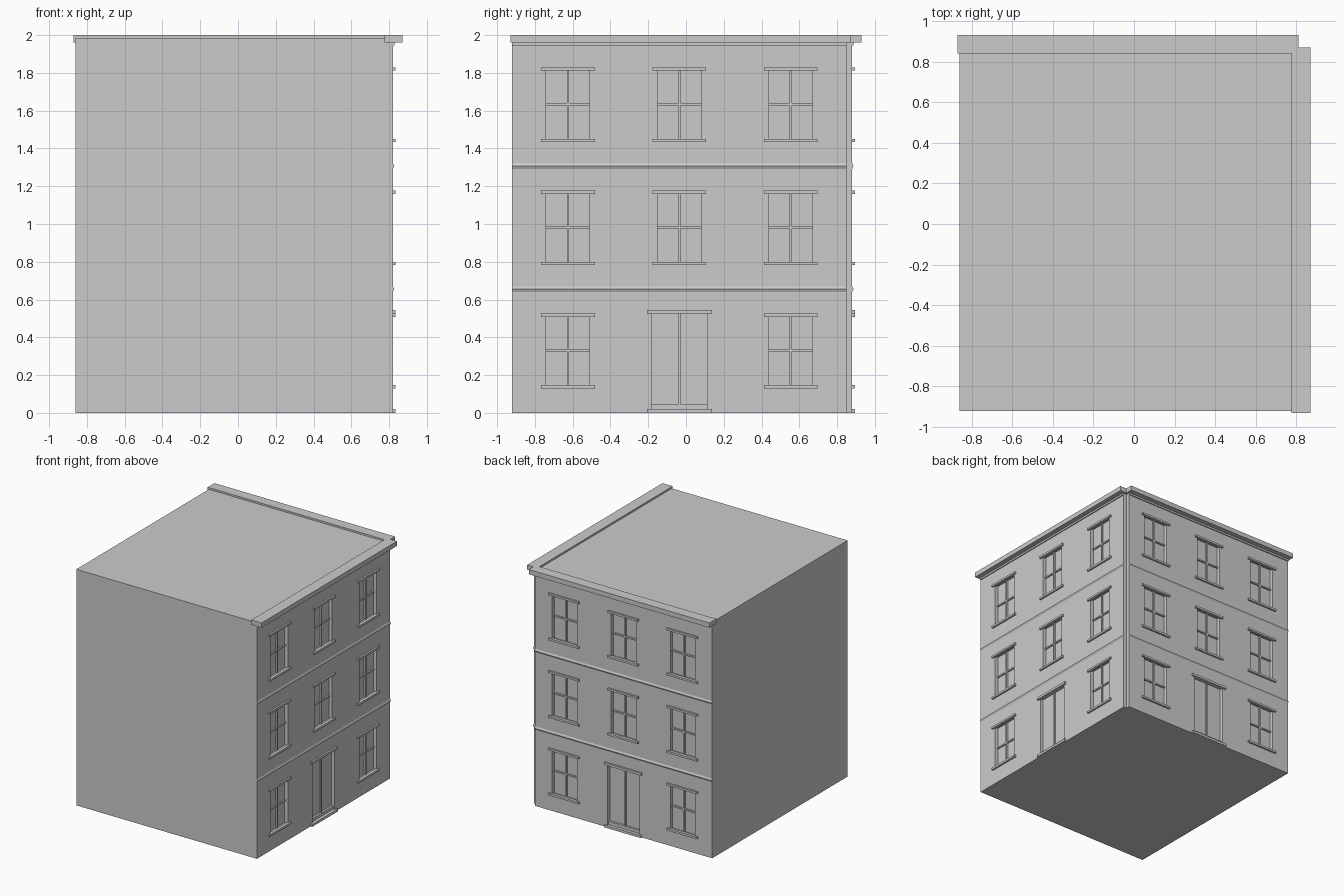
import bpy, bmesh

if "Cube" in bpy.data.objects:
    bpy.data.objects.remove(bpy.data.objects["Cube"])

stone = bpy.data.materials.new("light grey stone")
stone.diffuse_color = (0.6, 0.6, 0.6, 1)
stone.use_nodes = True
stone.node_tree.nodes["Principled BSDF"].inputs["Base Color"].default_value = stone.diffuse_color

# facade frames: u runs along the wall, d is distance out from it
WALLS = {"right": (0.82, -0.92, 0.85), "back": (0.88, -0.86, 0.79)}
GLASS = -0.03


def point(wall, u, d, z):
    p = WALLS[wall][0] + d
    return (p, u, z) if wall == "right" else (u, p, z)


def finish(name, bm):
    bmesh.ops.recalc_face_normals(bm, faces=bm.faces)
    mesh = bpy.data.meshes.new(name)
    bm.to_mesh(mesh)
    bm.free()
    mesh.materials.append(stone)
    ob = bpy.data.objects.new(name, mesh)
    bpy.context.collection.objects.link(ob)
    return ob


def prism(bm, lower, upper):
    a = [bm.verts.new(p) for p in lower]
    b = [bm.verts.new(p) for p in upper]
    bm.faces.new(a)
    bm.faces.new(b)
    for i in range(len(a)):
        j = (i + 1) % len(a)
        bm.faces.new((a[i], a[j], b[j], b[i]))


def plan(bm, outline, z0, z1):
    prism(bm, [(x, y, z0) for x, y in outline], [(x, y, z1) for x, y in outline])


def moulding(bm, wall, profile, u0, u1):
    prism(bm, [point(wall, u0, d, z) for d, z in profile],
          [point(wall, u1, d, z) for d, z in profile])


def box(bm, wall, u0, u1, d0, d1, z0, z1):
    moulding(bm, wall, [(d0, z0), (d1, z0), (d1, z1), (d0, z1)], u0, u1)


# body with a notched outer corner
body = bmesh.new()
plan(body, [(-0.86, -0.92), (0.82, -0.92), (0.82, 0.85), (0.79, 0.85),
            (0.79, 0.88), (-0.86, 0.88)], 0, 1.985)
body = finish("building_body", body)

names = ("openings", "window_bars", "sills_and_lintels", "door_parts", "string_courses", "bed_mouldings")
part = {n: bmesh.new() for n in names}

for wall, (plane, start, end) in WALLS.items():
    bay = (end - start) / 3
    for column in range(3):
        c = start + bay * (column + 0.5)
        for floor in range(3):
            z = 0.652 * floor
            if floor == 0 and column == 1:
                # central double door with step, threshold and lintel
                box(part["openings"], wall, c - 0.147, c + 0.147, GLASS, 0.1, 0.015, 0.53)
                door = part["door_parts"]
                box(door, wall, c - 0.172, c + 0.172, -0.035, 0.015, 0, 0.02)
                box(door, wall, c - 0.147, c + 0.147, -0.035, -0.012, 0.02, 0.046)
                box(door, wall, c - 0.172, c + 0.172, -0.01, 0.015, 0.525, 0.545)
                box(door, wall, c - 0.005, c + 0.005, -0.035, -0.018, 0.046, 0.53)
                continue
            # recessed window with glazing bars, sill and lintel
            box(part["openings"], wall, c - 0.115, c + 0.115, GLASS, 0.1, z + 0.14, z + 0.515)
            bars = part["window_bars"]
            box(bars, wall, c - 0.006, c + 0.006, -0.035, -0.016, z + 0.14, z + 0.515)
            box(bars, wall, c - 0.115, c + 0.115, -0.035, -0.018, z + 0.324, z + 0.336)
            for low in (0.13, 0.508):
                box(part["sills_and_lintels"], wall, c - 0.142, c + 0.142,
                    -0.01, 0.015, z + low, z + low + 0.017)
    # shallow bands between floors and a small moulding under the cornice
    for z in (0.655, 1.307):
        moulding(part["string_courses"], wall,
                 [(-0.005, z - 0.015), (0, z - 0.015), (0.007, z), (0, z + 0.015), (-0.005, z + 0.015)],
                 start, end)
    box(part["bed_mouldings"], wall, start, end, -0.005, 0.008, 1.945, 1.965)

objects = {n: finish(n, bm) for n, bm in part.items()}

# cut the openings into the body
cutter = objects["openings"]
mod = body.modifiers.new("openings", "BOOLEAN")
mod.operation = "DIFFERENCE"
mod.solver = "EXACT"
mod.object = cutter
bpy.context.view_layer.objects.active = body
body.select_set(True)
bpy.ops.object.modifier_apply(modifier=mod.name)
bpy.data.objects.remove(cutter)

# L-shaped cornice along both facades
cornice = bmesh.new()
plan(cornice, [(-0.87, 0.84), (0.775, 0.84), (0.775, -0.93), (0.87, -0.93),
               (0.87, 0.87), (0.81, 0.87), (0.81, 0.93), (-0.87, 0.93)], 1.96, 2.0)
finish("cornice", cornice)
